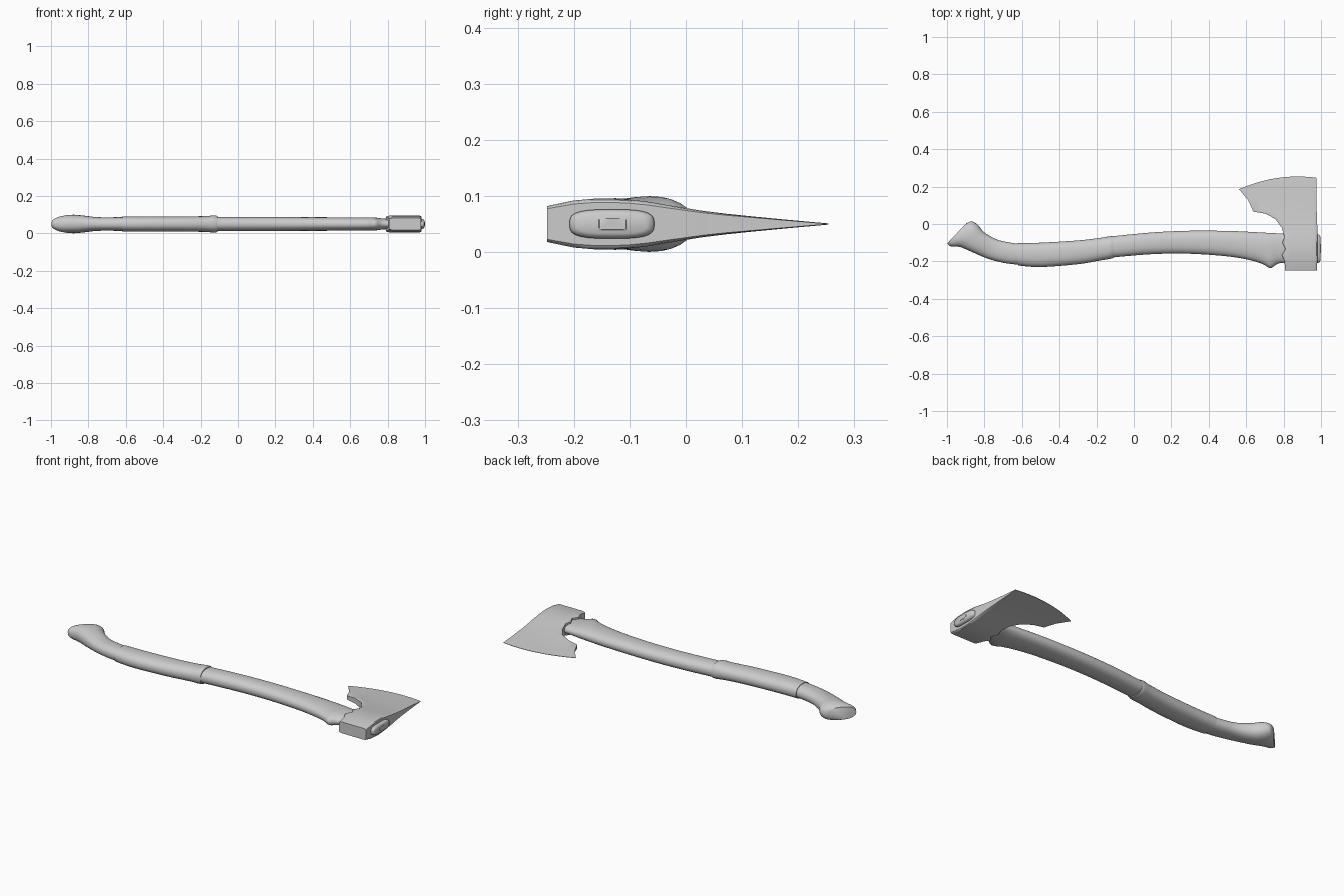
import bpy, bmesh, math
from mathutils import Vector

ZC = 0.05  # mid-plane height of the whole axe


def loft(name, rings, angle=35):
    """Skin closed rings of equal length and cap both ends."""
    bm = bmesh.new()
    rows = [[bm.verts.new(p) for p in ring] for ring in rings]
    n = len(rows[0])
    for a, b in zip(rows, rows[1:]):
        for i in range(n):
            j = (i + 1) % n
            bm.faces.new((a[i], a[j], b[j], b[i]))
    bm.faces.new(rows[0][::-1])
    bm.faces.new(rows[-1])
    bmesh.ops.recalc_face_normals(bm, faces=bm.faces)
    me = bpy.data.meshes.new(name)
    bm.to_mesh(me)
    bm.free()
    ob = bpy.data.objects.new(name, me)
    bpy.context.collection.objects.link(ob)
    bpy.ops.object.select_all(action='DESELECT')
    ob.select_set(True)
    bpy.context.view_layer.objects.active = ob
    bpy.ops.object.shade_smooth_by_angle(angle=math.radians(angle))
    return ob


def smooth_sections(secs, steps=5):
    """Catmull-Rom resampling of section tuples."""
    out = []
    for i in range(len(secs) - 1):
        p = [secs[max(0, min(len(secs) - 1, i + k))] for k in (-1, 0, 1, 2)]
        for s in range(steps):
            t = s / steps
            out.append(tuple(
                0.5 * (2 * b + (c - a) * t + (2 * a - 5 * b + 4 * c - d) * t * t
                       + (3 * b - a - 3 * c + d) * t ** 3)
                for a, b, c, d in zip(*p)))
    out.append(secs[-1])
    return out


def oval(sec, power=2.3, n=28):
    """Rounded section between a lower and an upper outline point."""
    lx, ly, ux, uy, h = sec
    lo, up = Vector((lx, ly, ZC)), Vector((ux, uy, ZC))
    mid, half = (lo + up) / 2, (up - lo) / 2
    ring = []
    for i in range(n):
        a = 2 * math.pi * i / n
        c, s = math.cos(a), math.sin(a)
        c = math.copysign(abs(c) ** (2 / power), c)
        s = math.copysign(abs(s) ** (2 / power), s)
        ring.append(mid + half * c + Vector((0, 0, h * s)))
    return ring


def straight(x, lo, up, h):
    return (x, lo, x, up, h)


# Flared butt knob: slanted sections of lower x,y / upper x,y / half thickness
knob = [(-0.998, -0.103, -0.897, 0.004, 0.036), (-0.98, -0.119, -0.868, 0.014, 0.044),
        (-0.93, -0.123, -0.837, -0.003, 0.0495), (-0.87, -0.148, -0.80, -0.045, 0.046),
        (-0.78, -0.186, -0.735, -0.082, 0.037), (-0.69, -0.209, -0.67, -0.098, 0.036),
        (-0.61, -0.218, -0.61, -0.107, 0.037)]
loft("butt_knob", [oval(s) for s in smooth_sections(knob)], 45)

# Grip sleeve
grip = [straight(*s) for s in (
    (-0.62, -0.222, -0.102, 0.040), (-0.5, -0.23, -0.1, 0.041), (-0.3, -0.215, -0.088, 0.041),
    (-0.18, -0.195, -0.074, 0.042), (-0.13, -0.187, -0.066, 0.046), (-0.11, -0.181, -0.065, 0.043))]
loft("grip", [oval(s) for s in smooth_sections(grip)], 45)

# Curved shaft running through the head
shaft = [straight(*s) for s in (
    (-0.13, -0.180, -0.067, 0.038), (0.1, -0.161, -0.045, 0.038), (0.3, -0.159, -0.036, 0.037),
    (0.5, -0.173, -0.037, 0.036), (0.62, -0.193, -0.042, 0.036), (0.69, -0.215, -0.046, 0.036),
    (0.73, -0.236, -0.048, 0.035), (0.77, -0.212, -0.05, 0.030), (0.82, -0.205, -0.053, 0.027))]
loft("shaft", [oval(s) for s in smooth_sections(shaft)], 45)

# Rounded shaft end showing in the eye
eye = [straight(0.8, -0.208, -0.056, 0.026), straight(0.985, -0.208, -0.056, 0.026),
       straight(0.993, -0.204, -0.060, 0.023), straight(0.997, -0.195, -0.069, 0.017)]
loft("shaft_end", [oval(s, 3.2) for s in eye], 50)

# Small wedge in the eye
wedge = [straight(0.98, -0.156, -0.106, 0.012), straight(0.998, -0.156, -0.106, 0.012),
         straight(1.0, -0.154, -0.108, 0.010)]
loft("wedge", [oval(s, 9) for s in wedge], 40)

# Bearded head: rows from poll to cutting edge (left x,y / right x,y / half thickness / bow)
head = [(0.808, -0.248, 0.978, -0.248, 0.032, 0), (0.805, -0.2, 0.98, -0.2, 0.042, 0),
        (0.79, -0.165, 0.98, -0.165, 0.045, 0), (0.81, -0.135, 0.98, -0.135, 0.0455, 0),
        (0.793, -0.10, 0.98, -0.10, 0.0435, 0), (0.805, -0.07, 0.98, -0.07, 0.040, 0),
        (0.79, -0.02, 0.98, -0.01, 0.030, 0), (0.755, 0.028, 0.978, 0.03, 0.0235, 0),
        (0.70, 0.056, 0.977, 0.07, 0.0185, 0.004), (0.638, 0.066, 0.976, 0.12, 0.0135, 0.01),
        (0.612, 0.125, 0.975, 0.18, 0.0075, 0.02), (0.562, 0.186, 0.975, 0.247, 0.001, 0.03)]
cols = [0, 0.04, 0.12, 0.25, 0.4, 0.55, 0.7, 0.82, 0.93, 0.98, 1]
rings = []
for lx, ly, rx, ry, h, bow in head:
    top, bottom = [], []
    for t in cols:
        edge = {0: 0.82, 0.04: 0.95, 0.98: 0.95, 1: 0.85}.get(t, 1)
        x = lx + (rx - lx) * t
        y = ly + (ry - ly) * t + bow * 4 * t * (1 - t)
        top.append((x, y, ZC + h * edge))
        bottom.append((x, y, ZC - h * edge))
    rings.append(top + bottom[::-1])
loft("axe_head", rings, 35)
